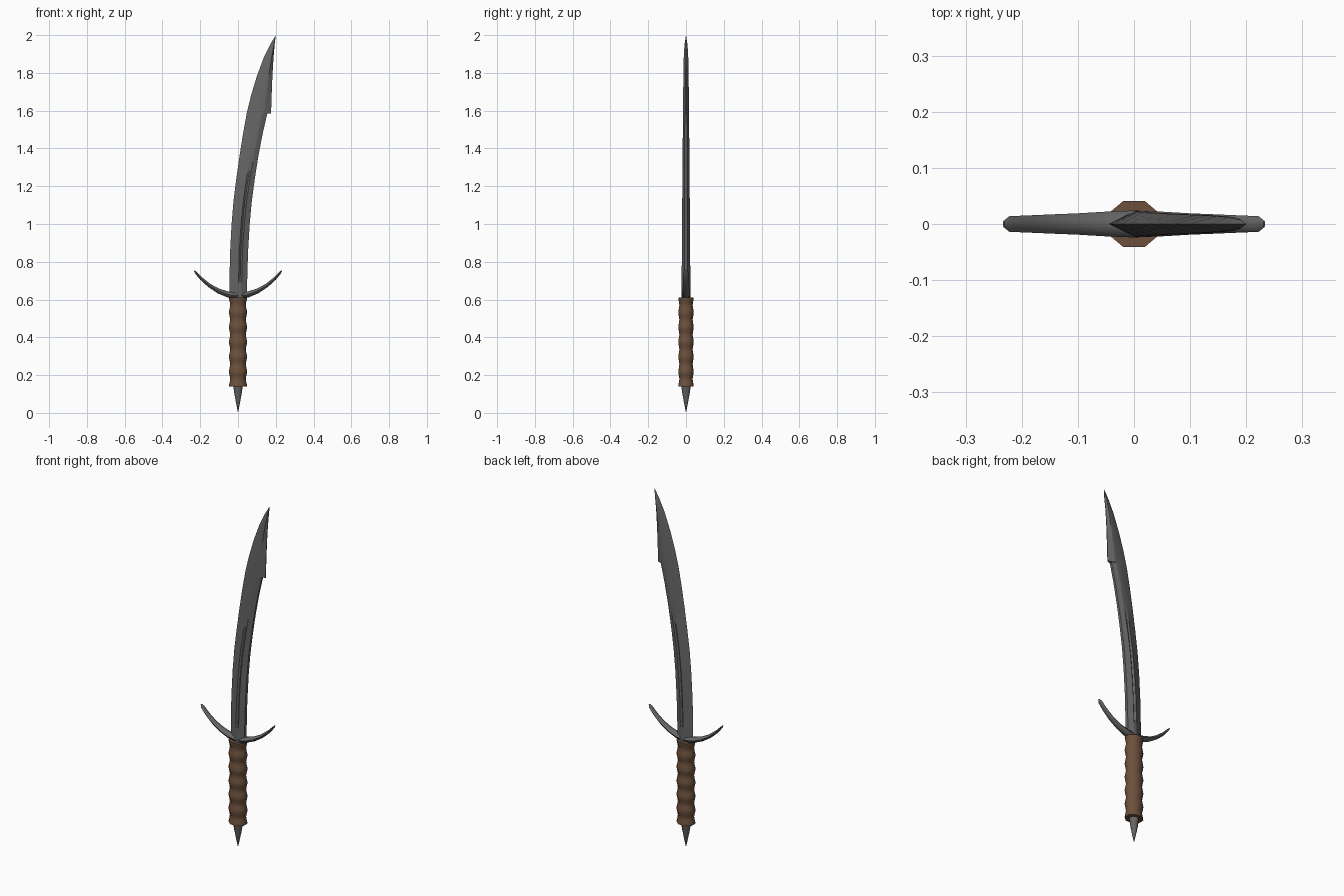
import bpy, bmesh, math
from mathutils import Vector

if "Cube" in bpy.data.objects:
    bpy.data.objects.remove(bpy.data.objects["Cube"])


def material(name, rgb):
    m = bpy.data.materials.new(name)
    m.diffuse_color = (*rgb, 1)
    m.use_nodes = True
    m.node_tree.nodes["Principled BSDF"].inputs["Base Color"].default_value = m.diffuse_color
    return m


steel = material("dark_steel", (0.13, 0.13, 0.13))
leather = material("brown_leather", (0.15, 0.08, 0.045))


def loft(name, rings, mat, angle=30):
    """Skin a list of equal-length point rings and close both ends."""
    bm = bmesh.new()
    vs = [[bm.verts.new(p) for p in ring] for ring in rings]
    n = len(vs[0])
    for a, b in zip(vs, vs[1:]):
        for i in range(n):
            j = (i + 1) % n
            bm.faces.new((a[i], a[j], b[j], b[i]))
    bm.faces.new(vs[0][::-1])
    bm.faces.new(vs[-1])
    bmesh.ops.remove_doubles(bm, verts=bm.verts, dist=1e-5)
    bmesh.ops.recalc_face_normals(bm, faces=bm.faces)
    me = bpy.data.meshes.new(name)
    bm.to_mesh(me)
    bm.free()
    ob = bpy.data.objects.new(name, me)
    bpy.context.collection.objects.link(ob)
    me.materials.append(mat)
    bpy.ops.object.select_all(action='DESELECT')
    ob.select_set(True)
    bpy.context.view_layer.objects.active = ob
    bpy.ops.object.shade_smooth_by_angle(angle=math.radians(angle))
    return ob


# Blade: (z, cutting edge x, back edge x, half thickness, fuller depth, ridge position)
rows = [
    (0.610, -0.045, 0.045, 0.023, 0.000, 0.60),
    (0.690, -0.045, 0.048, 0.023, 0.000, 0.60),
    (0.710, -0.045, 0.049, 0.023, 0.008, 0.60),
    (0.850, -0.042, 0.053, 0.022, 0.008, 0.60),
    (1.000, -0.034, 0.062, 0.021, 0.008, 0.61),
    (1.120, -0.024, 0.073, 0.020, 0.007, 0.62),
    (1.240, -0.009, 0.089, 0.019, 0.005, 0.64),
    (1.360, 0.008, 0.108, 0.018, 0.000, 0.66),
    (1.480, 0.027, 0.131, 0.017, 0.000, 0.67),
    (1.584, 0.046, 0.155, 0.016, 0.000, 0.68),
    (1.585, 0.046, 0.175, 0.016, 0.000, 0.62),
    (1.680, 0.069, 0.178, 0.015, 0.000, 0.65),
    (1.780, 0.099, 0.182, 0.014, 0.000, 0.68),
    (1.880, 0.136, 0.188, 0.012, 0.000, 0.72),
    (1.950, 0.170, 0.194, 0.008, 0.000, 0.75),
    (2.000, 0.200, 0.200, 0.000, 0.000, 0.75),
]
blade = []
for z, xl, xr, t, groove, f in rows:
    w = xr - xl
    back = 0.4 * t if z < 1.5845 else 0.1 * t
    half = [(xl + w * (f - 0.09), t), (xl + w * f, t - groove),
            (xl + w * (f + 0.09), t), (xr, back)]
    blade.append([(xl, 0, z)] + [(x, -y, z) for x, y in half]
                 + [(x, y, z) for x, y in reversed(half)])
loft("blade", blade, steel, 20)

# Crescent guard: half path (x, z, half height, half depth), mirrored
half = [(0, 0.621, 0.017, 0.024), (0.05, 0.626, 0.016, 0.022),
        (0.10, 0.644, 0.013, 0.019), (0.15, 0.673, 0.010, 0.017),
        (0.195, 0.711, 0.008, 0.015), (0.222, 0.741, 0.006, 0.014),
        (0.232, 0.754, 0.002, 0.006)]
path = [(-x, z, h, d) for x, z, h, d in half[:0:-1]] + half
guard = []
for i, (x, z, h, d) in enumerate(path):
    a, b = path[max(i - 1, 0)], path[min(i + 1, len(path) - 1)]
    nrm = Vector((a[1] - b[1], 0, b[0] - a[0])).normalized()
    guard.append([Vector((x, d * math.cos(k * math.pi / 4), z))
                  + nrm * h * math.sin(k * math.pi / 4) for k in range(8)])
loft("crescent_guard", guard, steel, 50)


def octagon(z, rx, ry):
    s = 1 / math.cos(math.pi / 8)
    return [(rx * s * math.cos((k + 0.5) * math.pi / 4),
             ry * s * math.sin((k + 0.5) * math.pi / 4), z) for k in range(8)]


# Rippled grip
steps, waves = 48, 6
grip = []
for i in range(steps + 1):
    k = 0.95 + 0.065 * math.cos(2 * math.pi * waves * i / steps)
    grip.append(octagon(0.14 + 0.47 * i / steps, 0.047 * k, 0.040 * k))
loft("grip", grip, leather, 50)

# Spiked pommel
loft("pommel_spike", [octagon(z, r, r) for z, r in
                      ((0.0, 0.0), (0.05, 0.010), (0.10, 0.019), (0.15, 0.026))], steel, 50)
